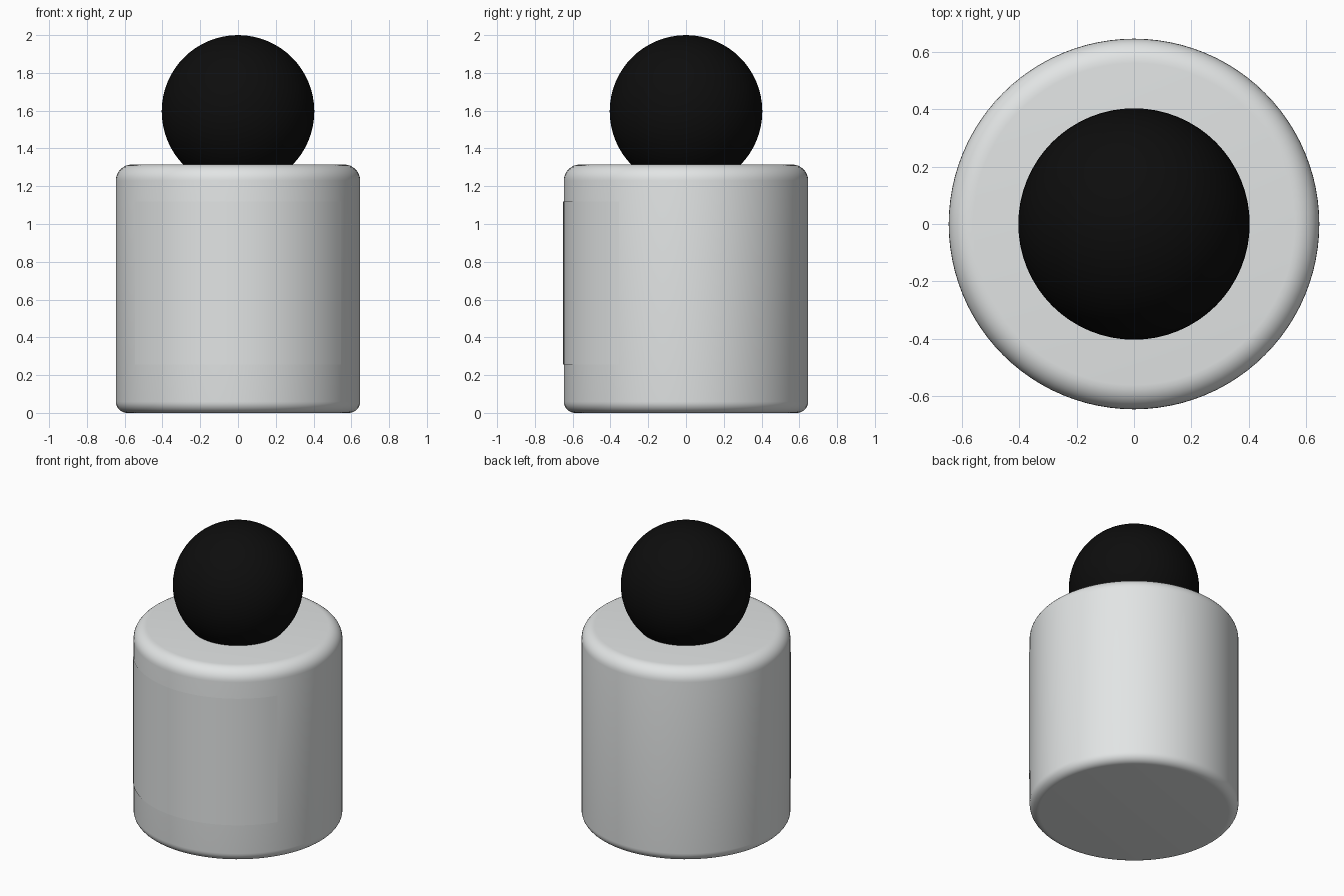
import bpy, bmesh, math

if "Cube" in bpy.data.objects:
    bpy.data.objects.remove(bpy.data.objects["Cube"])

def material(name, rgb):
    m = bpy.data.materials.new(name)
    m.diffuse_color = (*rgb, 1)
    m.use_nodes = True
    m.node_tree.nodes["Principled BSDF"].inputs["Base Color"].default_value = m.diffuse_color
    return m

light_grey = material("light grey", (0.76, 0.78, 0.78))
black = material("black", (0.004, 0.004, 0.004))

def finish(bm, name, mat):
    mesh = bpy.data.meshes.new(name)
    bm.to_mesh(mesh)
    bm.free()
    ob = bpy.data.objects.new(name, mesh)
    bpy.context.collection.objects.link(ob)
    mesh.materials.append(mat)
    for p in mesh.polygons:
        p.use_smooth = True
    return ob

R, H, SEG = 0.647, 1.315, 96

# rounded cylinder body, spun from a profile
def corner(cx, cz, r, a0, a1, n=8):
    return [(cx + r * math.cos(math.radians(a0 + (a1 - a0) * i / n)), 0,
             cz + r * math.sin(math.radians(a0 + (a1 - a0) * i / n))) for i in range(n + 1)]

LOW, HIGH = 0.06, 0.085
profile = ([(0, 0, 0)] + corner(R - LOW, LOW, LOW, -90, 0)
           + corner(R - HIGH, H - HIGH, HIGH, 0, 90) + [(0, 0, H)])
bm = bmesh.new()
verts = [bm.verts.new(p) for p in profile]
edges = [bm.edges.new(pair) for pair in zip(verts, verts[1:])]
bmesh.ops.spin(bm, geom=verts + edges, cent=(0, 0, 0), axis=(0, 0, 1),
               angle=math.tau, steps=SEG)
bmesh.ops.remove_doubles(bm, verts=bm.verts, dist=1e-5)
bmesh.ops.recalc_face_normals(bm, faces=bm.faces)
finish(bm, "body", light_grey)

# thin curved plate wrapped round the front
bm = bmesh.new()
HALF, N, RP = math.radians(57), 32, R + 0.003
columns = []
for i in range(N + 1):
    a = -HALF + 2 * HALF * i / N
    x, y = RP * math.sin(a), -RP * math.cos(a)
    columns.append([bm.verts.new((x, y, z)) for z in (0.255, 1.12)])
for (a, b), (c, d) in zip(columns, columns[1:]):
    bm.faces.new((a, c, d, b))
finish(bm, "front_plate", light_grey)

# ball on top
bm = bmesh.new()
bmesh.ops.create_uvsphere(bm, u_segments=64, v_segments=32, radius=0.404)
bmesh.ops.translate(bm, verts=bm.verts, vec=(0, 0, 1.596))
finish(bm, "ball", black)
